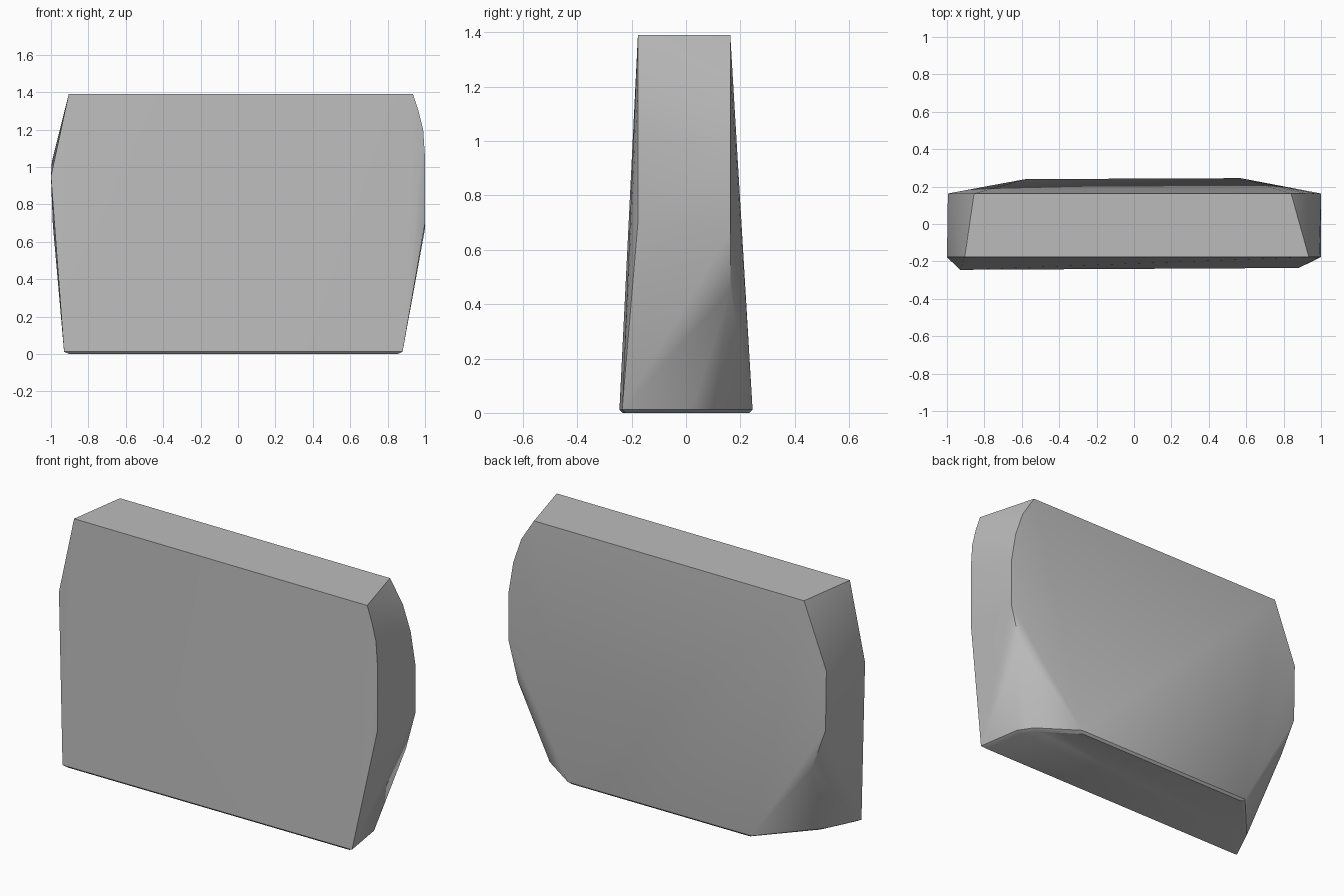
import bpy
import bmesh
import math

if "Cube" in bpy.data.objects:
    bpy.data.objects.remove(bpy.data.objects["Cube"], do_unlink=True)

# Plain grey material
grey = bpy.data.materials.new("plain grey")
grey.use_nodes = True
colour = (0.5, 0.5, 0.5, 1)
grey.diffuse_color = colour
grey.node_tree.nodes["Principled BSDF"].inputs["Base Color"].default_value = colour

# Outlines as (x, z): upper rims stand upright at one depth
front_rim = [(-0.905, 1.39), (-1, 0.95), (0.935, 1.39), (0.965, 1.3),
             (0.99, 1.2), (1, 1.05), (1, 0.7)]
back_rim = [(-0.855, 1.39), (-0.995, 1.03), (-0.99, 0.69), (-0.9, 0.44),
            (0.84, 1.39), (0.92, 1.265), (0.97, 1.12), (1, 0.94),
            (1, 0.67), (0.94, 0.45)]

# Foot outline as (x, y), with a slightly tucked underside
foot = [(-0.93, -0.245), (0.88, -0.235), (0.84, 0.02), (0.785, 0.1),
        (0.57, 0.245), (-0.58, 0.24), (-0.836, -0.05)]

points = [(x, -0.177, z) for x, z in front_rim]
points += [(x, 0.163, z) for x, z in back_rim]
points += [(x, y, 0.012) for x, y in foot]
points += [(x * 0.97, y * 0.95, 0) for x, y in foot]

# Faceted slab wrapped around the outlines
bm = bmesh.new()
for p in points:
    bm.verts.new(p)
hull = bmesh.ops.convex_hull(bm, input=bm.verts)
loose = [v for v in bm.verts if not v.link_faces]
bmesh.ops.delete(bm, geom=loose, context="VERTS")
bmesh.ops.recalc_face_normals(bm, faces=bm.faces)

mesh = bpy.data.meshes.new("slab")
bm.to_mesh(mesh)
bm.free()
mesh.materials.append(grey)
slab = bpy.data.objects.new("slab", mesh)
bpy.context.collection.objects.link(slab)

bpy.context.view_layer.objects.active = slab
slab.select_set(True)
bpy.ops.object.shade_smooth_by_angle(angle=math.radians(30))
